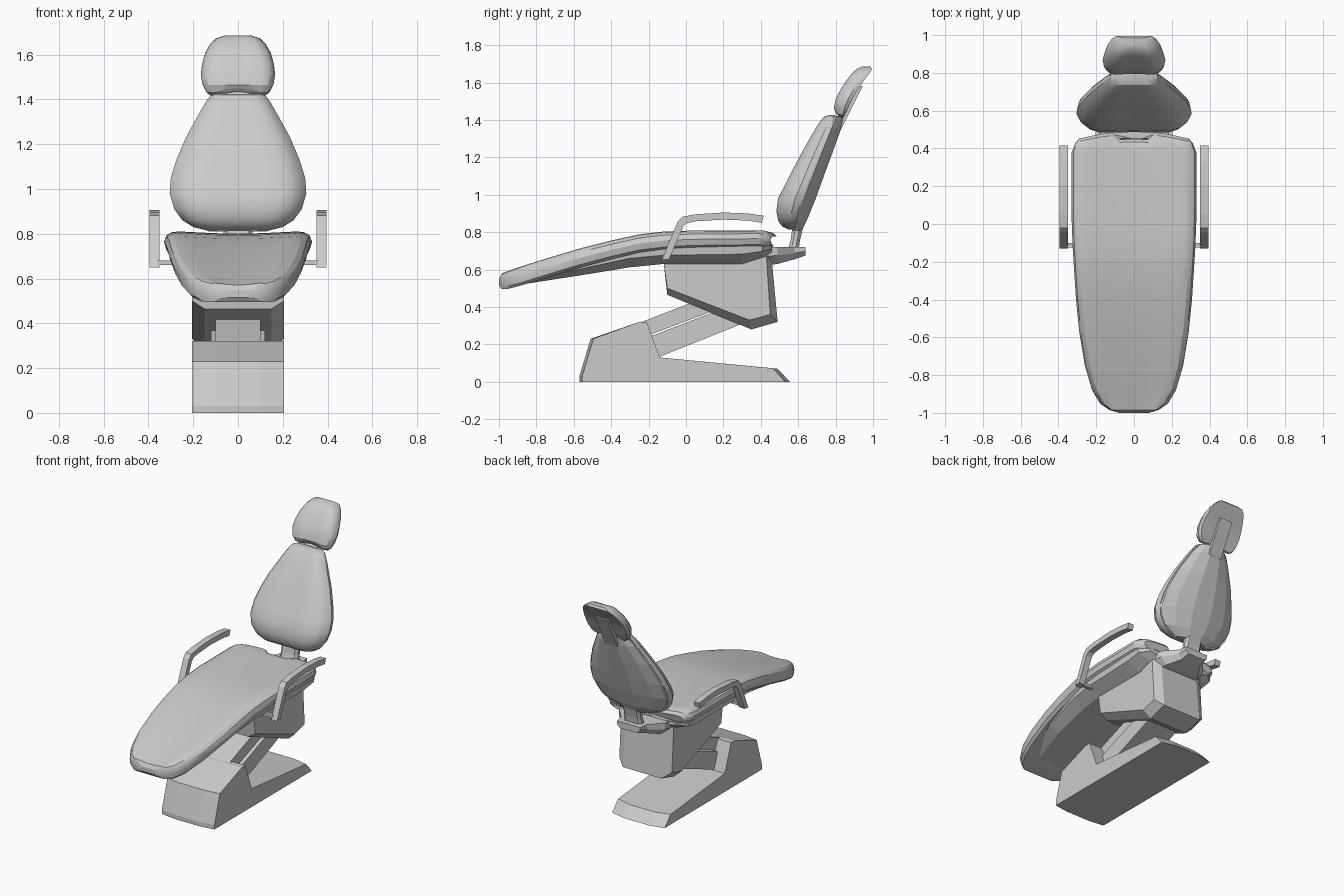
import bpy, bmesh, math


def finish(name, bm, smooth=None):
    bmesh.ops.recalc_face_normals(bm, faces=bm.faces)
    me = bpy.data.meshes.new(name)
    bm.to_mesh(me)
    bm.free()
    ob = bpy.data.objects.new(name, me)
    bpy.context.collection.objects.link(ob)
    if smooth:
        me.shade_smooth()
        me.set_sharp_from_angle(angle=math.radians(smooth))
    return ob


def skin(bm, rings):
    """Join equal-length rings of points and cap both ends."""
    vs = [[bm.verts.new(p) for p in r] for r in rings]
    n = len(vs[0])
    for a, b in zip(vs, vs[1:]):
        for i in range(n):
            j = (i + 1) % n
            bm.faces.new((a[i], a[j], b[j], b[i]))
    bm.faces.new(vs[0])
    bm.faces.new(vs[-1])


def loft(name, sections, half, axis, smooth=None, adjust=None):
    """Sections (t, half width, depth a, depth b) along y or z; half = section outline."""
    ring = half + [(-x, d) for x, d in reversed(half) if x > 0]
    rings = []
    for t, w, a, b in sections:
        pts = [(w * x, a + (b - a) * d) for x, d in ring]
        rings.append([(x, t, d) if axis == 'y' else (x, d, t) for x, d in pts])
    if adjust:
        rings = [[adjust(*p) for p in r] for r in rings]
    bm = bmesh.new()
    skin(bm, rings)
    return finish(name, bm, smooth)


def plates(name, layers):
    """Skin through side profiles (y, z) placed at the given x positions."""
    bm = bmesh.new()
    skin(bm, [[(x, y, z) for y, z in prof] for x, prof in layers])
    return finish(name, bm)


def slab(name, w, prof):
    return plates(name, [(-w, prof), (w, prof)])


def chamfered(name, w_out, outer, w_in, inner):
    return plates(name, [(-w_out, outer), (-w_in, inner), (w_in, inner), (w_out, outer)])


# floor base, slightly bowed at front and rear
base_in = [(-.57, 0), (-.57, .03), (-.51, .23), (-.25, .32), (-.21, .32),
           (-.14, .13), (.49, .07), (.555, 0)]
base_out = [(-.555, 0), (-.555, .03), (-.495, .23), (-.25, .32), (-.21, .32),
            (-.14, .13), (.465, .072), (.53, 0)]
chamfered("base", .205, base_out, .1, base_in)

# lifting links
slab("upper_link", .1, [(-.25, .315), (.1, .45), (.15, .38), (-.21, .245)])
slab("lower_link", .12, [(-.21, .235), (.22, .4), (.35, .33), (-.15, .13)])

# chamfered housing under the seat
house_out = [(-.12, .64), (-.10, .50), (.34, .33), (.45, .36), (.43, .67), (.3, .64)]
house_in = [(-.12, .64), (-.10, .465), (.35, .28), (.49, .32), (.455, .69), (.3, .64)]
chamfered("housing", .205, house_out, .15, house_in)


# seat and leg cushion, rounded rear corners and a notch behind
def rear_shape(x, y, z):
    if y > .38:
        y -= .05 * (abs(x) / .33) ** 2
        if y > .42 and abs(x) < .09:
            y -= .04
    return x, y, z


seat_half = [(0, .9), (.25, .91), (.4, .93), (.62, .97), (.8, 1), (.9, .96), (.97, .8),
             (1, .5), (.97, .15), (.9, 0), (.3, 0), (0, 0)]
loft("seat_cushion", [
    (-1.0, .08, .515, .55), (-.985, .13, .495, .58), (-.95, .18, .497, .592),
    (-.88, .222, .515, .617), (-.75, .26, .555, .658), (-.57, .29, .61, .712),
    (-.4, .307, .655, .755), (-.25, .317, .69, .788), (-.12, .325, .705, .803),
    (.02, .33, .715, .808), (.38, .33, .72, .81), (.44, .325, .72, .81),
    (.475, .31, .725, .80), (.49, .29, .735, .78)],
    seat_half, 'y', 28, rear_shape)

# shell below the cushion
loft("seat_shell", [
    (-.85, .15, .525, .56), (-.57, .25, .568, .63), (-.3, .285, .612, .70),
    (-.12, .30, .63, .715), (.3, .31, .63, .725), (.41, .31, .665, .725),
    (.46, .25, .69, .725)],
    [(0, 1), (1, 1), (.98, .55), (.68, 0), (0, 0)], 'y')

# rear bracket and backrest post
loft("back_bracket", [(.40, .2, .62, .72), (.49, .18, .63, .72),
                      (.58, .1, .655, .72), (.64, .09, .675, .72)],
     [(0, 1), (1, 1), (1, .5), (.75, 0), (0, 0)], 'y')
loft("back_post", [(.69, .07, .54, .60), (.76, .065, .56, .61), (.9, .065, .58, .645)],
     [(0, 0), (.75, 0), (1, .3), (1, .7), (.75, 1), (0, 1)], 'z')

# backrest cushion
pad_half = [(0, .03), (.35, .01), (.62, 0), (.8, .13), (.92, .35), (1, .7), (.97, 1), (0, 1)]
loft("backrest_cushion", [
    (.815, .14, .545, .58), (.83, .20, .515, .585), (.86, .248, .493, .592),
    (.91, .285, .483, .60), (.98, .305, .492, .622), (1.05, .30, .528, .65),
    (1.13, .275, .568, .68), (1.23, .233, .622, .72), (1.33, .178, .678, .76),
    (1.39, .143, .715, .785), (1.415, .125, .735, .795), (1.425, .10, .76, .80)],
    pad_half, 'z', 28)

# faceted backrest shell
shell_half = [(0, 0), (1, 0), (.97, .2), (.68, .65), (.25, 1), (0, 1)]
loft("backrest_shell", [
    (.81, .13, .57, .62), (.86, .235, .585, .645), (.97, .295, .615, .69),
    (1.08, .285, .655, .73), (1.23, .225, .715, .785), (1.36, .155, .768, .832),
    (1.42, .105, .795, .85)], shell_half, 'z')

# headrest pad with arched lower edge, and its support bar
loft("headrest", [
    (1.412, .115, .822, .842), (1.43, .14, .80, .852), (1.465, .158, .79, .868),
    (1.51, .166, .80, .888), (1.56, .16, .825, .917), (1.61, .146, .857, .95),
    (1.65, .122, .888, .982), (1.672, .098, .912, .995), (1.685, .06, .94, .985)],
    [(0, .06), (.35, .04), (.65, 0), (.85, .15), (.96, .4), (1, .75), (.95, 1), (0, 1)],
    'z', 28, lambda x, y, z: (x, y, z + (.02 * max(0, 1 - abs(x) / .12) if z < 1.45 else 0)))
slab("headrest_bar", .05, [(.775, 1.36), (.86, 1.5), (.92, 1.58), (.945, 1.58),
                           (.895, 1.48), (.83, 1.35)])

# armrests and their pins
arm = [(-.13, .65), (-.045, .855), (-.02, .882), (.05, .895), (.2, .905), (.33, .9), (.415, .888),
       (.405, .85), (.33, .862), (.2, .867), (.05, .858), (.005, .848), (-.015, .83), (-.09, .655)]
pin = [(-.125, .66), (-.125, .68), (-.1, .68), (-.1, .66)]
for side, s in (("left", -1), ("right", 1)):
    plates(side + "_armrest", [(s * .35, arm), (s * .395, arm)])
    plates(side + "_armrest_pin", [(s * .22, pin), (s * .36, pin)])
